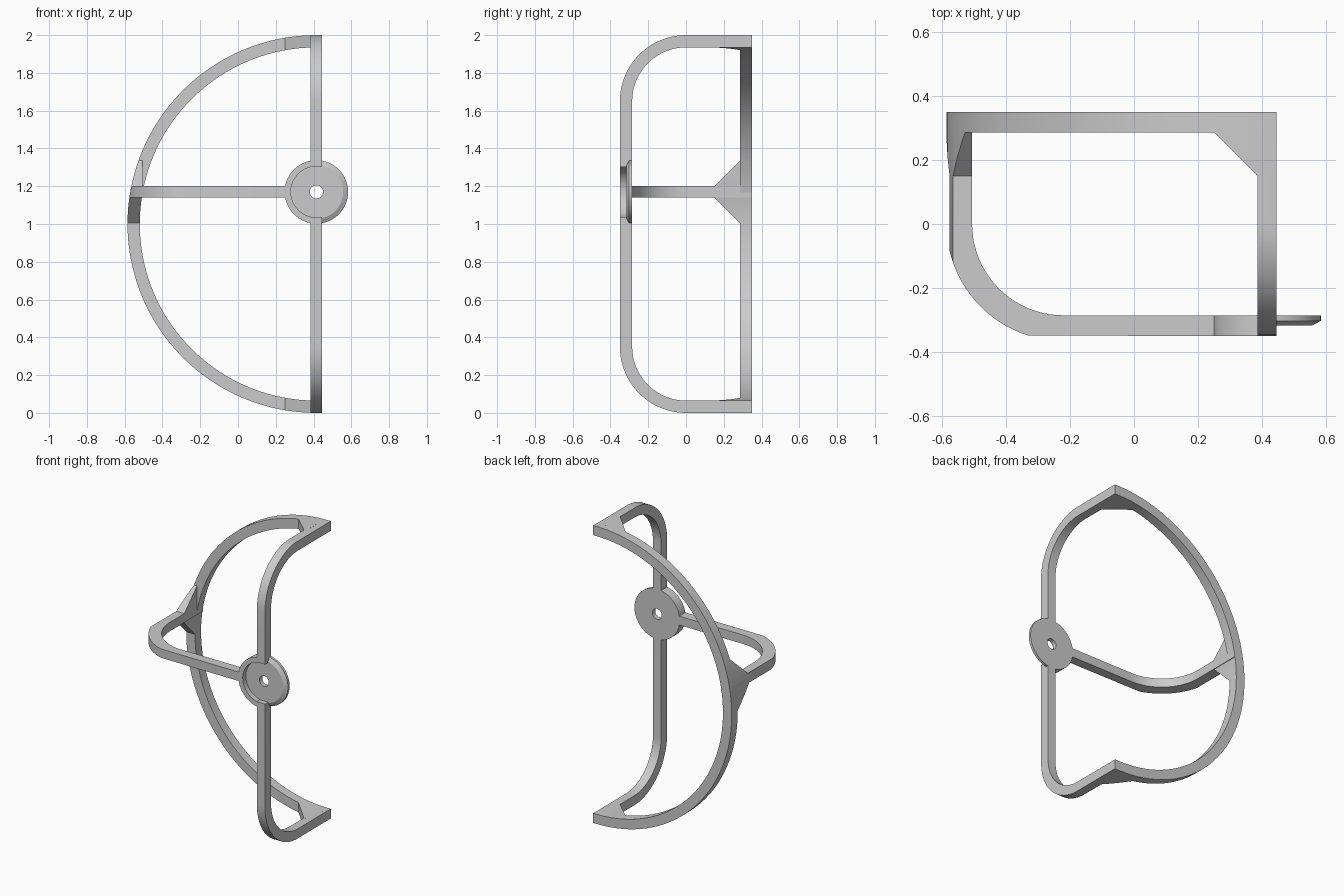
import bpy, bmesh
from math import cos, sin, acos, radians, pi, tau
from mathutils import Vector

if "Cube" in bpy.data.objects:
    bpy.data.objects.remove(bpy.data.objects["Cube"])

grey = bpy.data.materials.new("plain_grey")
grey.use_nodes = True
colour = (0.6, 0.6, 0.6, 1)
grey.diffuse_color = colour
grey.node_tree.nodes["Principled BSDF"].inputs["Base Color"].default_value = colour

CX, CZ = 0.415, 1.0          # centre of the big ring
HUB_Z, HUB_R = 1.17, 0.168   # hub height and radius
RING_IN = 0.935
BACK, FRONT, INSIDE = 0.35, -0.35, 0.286
LEFT, RIGHT = 0.385, 0.445   # sides of the upright straps


def arc(cx, cy, r, a0, a1, n):
    return [(cx + r * cos(a0 + (a1 - a0) * i / n),
             cy + r * sin(a0 + (a1 - a0) * i / n)) for i in range(n + 1)]


def finish(name, bm):
    bmesh.ops.recalc_face_normals(bm, faces=bm.faces)
    mesh = bpy.data.meshes.new(name)
    bm.to_mesh(mesh)
    bm.free()
    mesh.materials.append(grey)
    ob = bpy.data.objects.new(name, mesh)
    bpy.context.collection.objects.link(ob)
    return ob


def prism(name, points, axis, low, high):
    """Extrude a 2D outline along an axis (0 = x, 1 = y, 2 = z)."""
    bm = bmesh.new()
    verts = []
    for p in points:
        co = list(p)
        co.insert(axis, low)
        verts.append(bm.verts.new(co))
    face = bm.faces.new(verts)
    new = bmesh.ops.extrude_face_region(bm, geom=[face])["geom"]
    shift = Vector((0, 0, 0))
    shift[axis] = high - low
    bmesh.ops.translate(bm, vec=shift, verts=[g for g in new if isinstance(g, bmesh.types.BMVert)])
    return finish(name, bm)


def clip(ob, cutter):
    mod = ob.modifiers.new("clip", "BOOLEAN")
    mod.operation = "INTERSECT"
    mod.solver = "EXACT"
    mod.object = cutter
    bpy.context.view_layer.objects.active = ob
    bpy.ops.object.modifier_apply(modifier=mod.name)


def half_ring(name, low, high):
    a, b = acos((RIGHT - CX) / 1.0), acos((RIGHT - CX) / RING_IN)
    outline = arc(CX, CZ, 1.0, a, tau - a, 72) + arc(CX, CZ, RING_IN, tau - b, b, 72)
    return prism(name, outline, 1, low, high)


# Half ring at the back, and the two clipping shapes
parts = [half_ring("back_half_ring", INSIDE, BACK)]
ring_cutter = half_ring("ring_cutter", -0.6, 0.6)
disc_cutter = prism("disc_cutter", arc(CX, CZ, 1.0, 0, tau * 143 / 144, 143), 1, -0.6, 0.6)

# Upright straps, above and below the hub
for name, end, flip in (("upper_strap", HUB_Z + 0.133, False),
                        ("lower_strap", 2 - HUB_Z + 0.133, True)):
    outline = arc(0, 1.65, 0.35, pi, pi / 2, 20)
    outline += [(BACK, 2.0), (BACK, RING_IN + 1)]
    outline += arc(0, 1.65, 0.285, pi / 2, pi, 20)
    outline += [(-0.285, end), (FRONT, end)]
    if flip:
        outline = [(y, 2 - z) for y, z in outline]
    strap = prism(name, outline, 0, LEFT, RIGHT)
    clip(strap, disc_cutter)
    parts.append(strap)

# Side strap, with its outer bend trimmed flat at the front
bend_x = -0.22
outline = [(0.27, -0.285), (0.27, FRONT)]
outline += [p for p in arc(bend_x, 0, 0.365, 1.5 * pi, pi, 40) if p[1] > FRONT]
outline += [(bend_x - 0.365, BACK), (bend_x - 0.285, BACK)]
outline += arc(bend_x, 0, 0.285, pi, 1.5 * pi, 20)
side = prism("side_strap", outline, 2, HUB_Z - 0.03, HUB_Z + 0.03)
clip(side, disc_cutter)
parts.append(side)

# Corner gussets at the two ring ends
corner = [(0.25, INSIDE), (LEFT, 0.15), (0.4, 0.15), (0.4, 0.3), (0.25, 0.3)]
for name, low, high in (("upper_gusset", 1.5, 2.2), ("lower_gusset", -0.2, 0.5)):
    gusset = prism(name, corner, 2, low, high)
    clip(gusset, ring_cutter)
    parts.append(gusset)

# Double gusset where the side strap meets the ring
outline = [(0.3, HUB_Z + 0.165), (INSIDE, HUB_Z + 0.165), (0.15, HUB_Z + 0.03),
           (0.15, HUB_Z - 0.03), (INSIDE, HUB_Z - 0.165), (0.3, HUB_Z - 0.165)]
gusset = prism("side_gusset", outline, 0, -0.8, bend_x - 0.285)
clip(gusset, ring_cutter)
parts.append(gusset)

# Hub disc with a centre hole and chamfered front edge
bm = bmesh.new()
profile = [(0.035, -0.285), (HUB_R, -0.285), (HUB_R, -0.302), (0.142, -0.316), (0.035, -0.316)]
ring = [bm.verts.new((CX + r, y, HUB_Z)) for r, y in profile]
edges = [bm.edges.new((ring[i], ring[(i + 1) % len(ring)])) for i in range(len(ring))]
bmesh.ops.spin(bm, geom=ring + edges, cent=(CX, 0, HUB_Z), axis=(0, 1, 0),
               angle=tau, steps=64, use_merge=True)
bmesh.ops.remove_doubles(bm, verts=bm.verts, dist=0.0001)
parts.append(finish("hub_disc", bm))

# Raised rim on the strap side of the hub
start, inner = acos((LEFT - CX) / HUB_R), acos((LEFT - CX) / 0.135)
outline = arc(CX, HUB_Z, HUB_R, start, tau - start, 32)
outline += arc(CX, HUB_Z, 0.135, tau - inner, inner, 32)
parts.append(prism("hub_rim", outline, 1, FRONT, -0.285))

# Remove the helpers and smooth the curved faces
for cutter in (ring_cutter, disc_cutter):
    bpy.data.objects.remove(cutter)
bpy.ops.object.select_all(action="DESELECT")
for ob in parts:
    ob.select_set(True)
bpy.context.view_layer.objects.active = parts[0]
bpy.ops.object.shade_smooth_by_angle(angle=radians(25))
